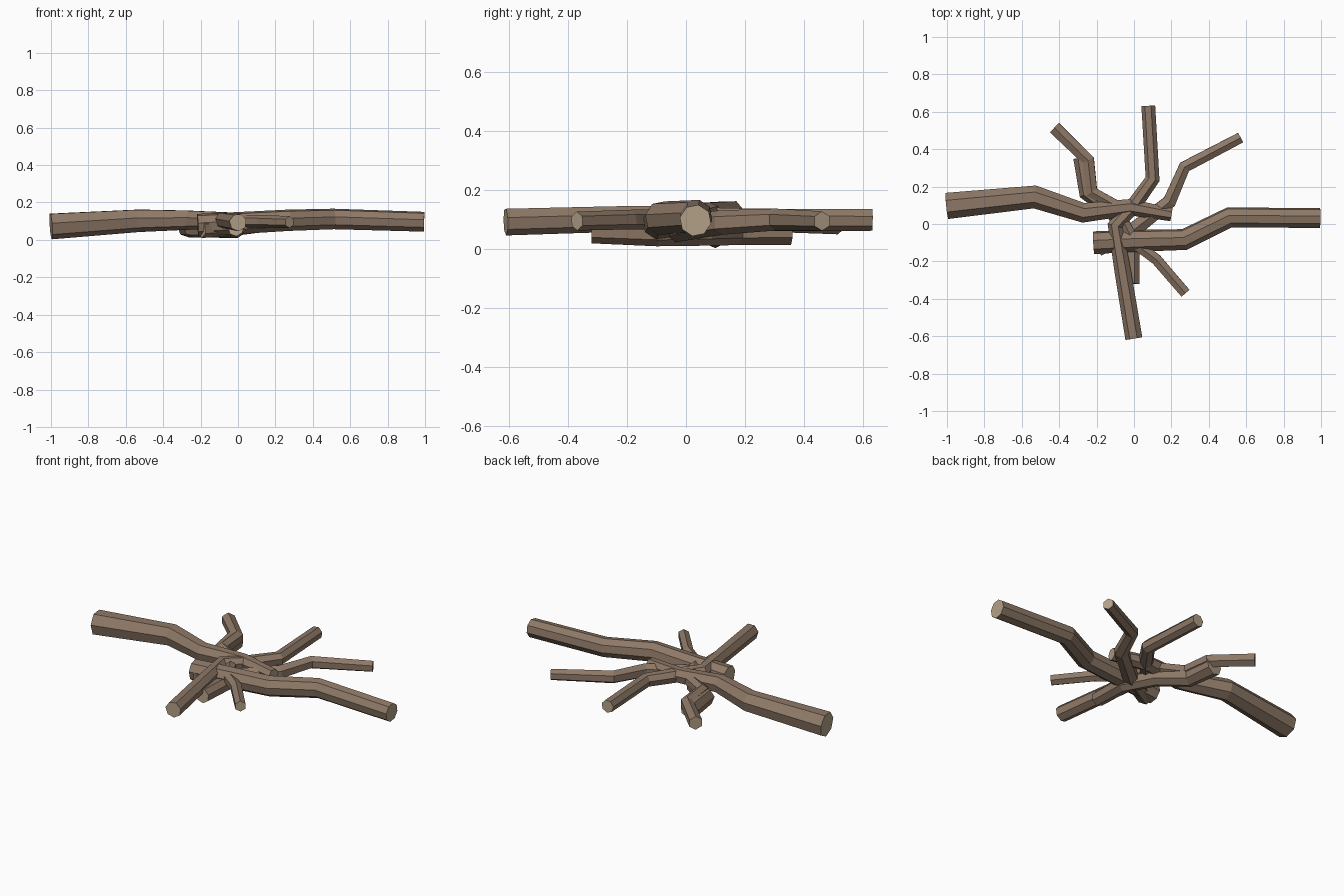
import bpy, bmesh, math
from mathutils import Vector

if "Cube" in bpy.data.objects:
    bpy.data.objects.remove(bpy.data.objects["Cube"])


def material(name, color):
    m = bpy.data.materials.new(name)
    m.diffuse_color = color
    m.use_nodes = True
    m.node_tree.nodes["Principled BSDF"].inputs["Base Color"].default_value = m.diffuse_color
    return m


bark = material("bark", (0.27, 0.19, 0.135, 1))
wood = material("cut_wood", (0.46, 0.36, 0.25, 1))


def branch(name, path, r0, r1, sides=7, turn=0.0):
    """Faceted tapering tube along the path, with cut-wood end caps."""
    pts = [Vector(p) for p in path]
    bm = bmesh.new()
    rings = []
    for i, p in enumerate(pts):
        d_in = (p - pts[max(i - 1, 0)]).normalized()
        d_out = (pts[min(i + 1, len(pts) - 1)] - p).normalized()
        t = (d_in + d_out).normalized()
        side = t.cross(Vector((0, 0, 1))).normalized()
        up = side.cross(t)
        r = r0 + (r1 - r0) * i / (len(pts) - 1)
        rings.append([bm.verts.new(p + r * (math.cos(a) * side + math.sin(a) * up))
                      for a in (turn + 2 * math.pi * k / sides for k in range(sides))])
    for a, b in zip(rings, rings[1:]):
        for k in range(sides):
            n = (k + 1) % sides
            bm.faces.new((a[k], a[n], b[n], b[k]))
    for cap in (rings[0][::-1], rings[-1]):
        bm.faces.new(cap).material_index = 1
    bmesh.ops.recalc_face_normals(bm, faces=bm.faces)
    me = bpy.data.meshes.new(name)
    bm.to_mesh(me)
    bm.free()
    me.materials.append(bark)
    me.materials.append(wood)
    ob = bpy.data.objects.new(name, me)
    bpy.context.collection.objects.link(ob)


# Two long branches lying left to right
branch("long_left_branch", [(-1.0, 0.097, 0.075), (-0.53, 0.145, 0.105), (-0.27, 0.06, 0.108),
                            (-0.02, 0.09, 0.105), (0.2, 0.05, 0.1)], 0.072, 0.036, turn=0.2)
branch("long_right_branch", [(-0.215, -0.1, 0.078), (0.0, -0.09, 0.09), (0.27, -0.083, 0.105),
                             (0.51, 0.035, 0.112), (0.995, 0.032, 0.097)], 0.062, 0.054, 8, 0.2)

# Branch crossing from front to back
branch("cross_branch", [(0.0, -0.612, 0.093), (-0.06, -0.25, 0.103), (-0.1, -0.01, 0.108),
                        (0.0, 0.1, 0.102), (0.1, 0.24, 0.1), (0.077, 0.632, 0.1)],
       0.047, 0.038, turn=0.3)

# Low branch at the bottom of the pile
branch("low_branch", [(-0.27, 0.355, 0.068), (-0.245, 0.17, 0.065), (-0.1, 0.06, 0.06),
                      (-0.01, -0.1, 0.055), (-0.012, -0.32, 0.062)], 0.055, 0.043, turn=0.1)

# Thin twigs
branch("left_twig", [(-0.425, 0.515, 0.09), (-0.245, 0.34, 0.095), (-0.225, 0.17, 0.098),
                     (-0.1, 0.1, 0.1), (0.0, -0.1, 0.1), (0.12, -0.19, 0.1),
                     (0.275, -0.37, 0.095)], 0.04, 0.032, 6, 0.5)
branch("right_twig", [(-0.195, -0.13, 0.06), (0.0, -0.03, 0.07), (0.19, 0.12, 0.09),
                      (0.27, 0.305, 0.1), (0.57, 0.462, 0.095)], 0.05, 0.033, 6, 0.5)
